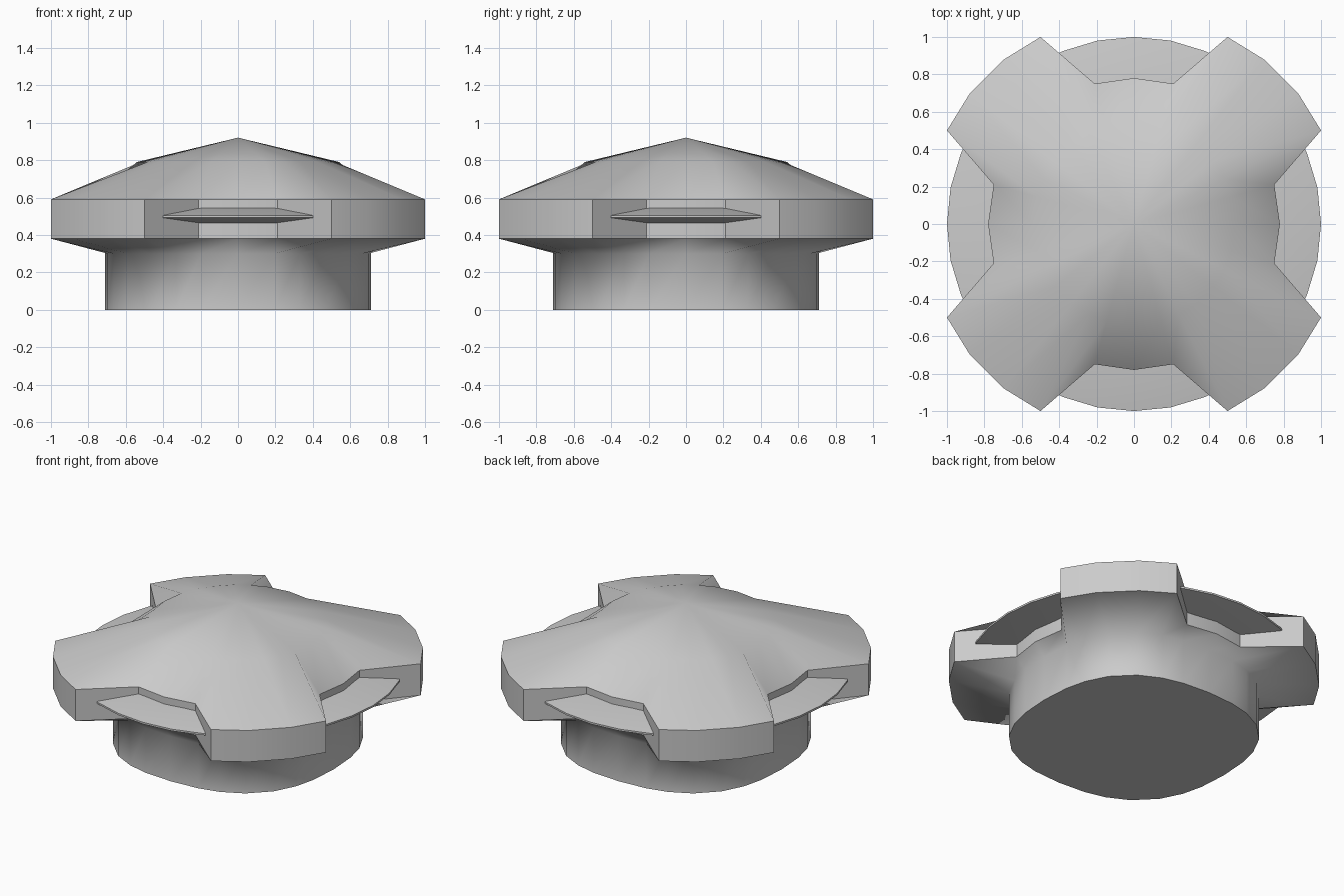
import bpy, bmesh
from math import sin, cos, atan2, hypot, pi, radians

if "Cube" in bpy.data.objects:
    bpy.data.objects.remove(bpy.data.objects["Cube"])


def finish(name, bm):
    bmesh.ops.recalc_face_normals(bm, faces=bm.faces)
    mesh = bpy.data.meshes.new(name)
    bm.to_mesh(mesh)
    bm.free()
    obj = bpy.data.objects.new(name, mesh)
    bpy.context.collection.objects.link(obj)
    return obj


def loft(bm, rings):
    """Bridge consecutive vertex rings, returning the vertex rings."""
    vs = [[bm.verts.new(p) for p in ring] for ring in rings]
    n = len(vs[0])
    for a, b in zip(vs, vs[1:]):
        for i in range(n):
            j = (i + 1) % n
            bm.faces.new((a[i], a[j], b[j], b[i]))
    return vs


# Quarter outline: notch centre, notch corner, arm end arc, notch corner
quarter = [(0.78, 0), (0.75, 0.21), (1, 0.5), (0.88, 0.695),
           (0.695, 0.88), (0.5, 1), (0.21, 0.75)]
outline = []
for k in range(4):
    for x, y in quarter:
        for _ in range(k):
            x, y = -y, x
        outline.append((x, y))
angles = [atan2(y, x) for x, y in outline]


def base_ring(z):
    # Rounded square footprint, slightly fuller on the diagonals
    ring = []
    for a in angles:
        r = 0.71 + 0.05 * sin(2 * a) ** 2
        x, y = r * cos(a), r * sin(a)
        ring.append((max(-0.71, min(0.71, x)), max(-0.71, min(0.71, y)), z))
    return ring


# Four-armed body: base, flared underside, upright rim, domed top
bm = bmesh.new()
rings = loft(bm, [
    base_ring(0),
    base_ring(0.3),
    [(x, y, 0.38) for x, y in outline],
    [(x, y, 0.59) for x, y in outline],
    [(0.54 * cos(a), 0.54 * sin(a), 0.79) for a in angles],
])
bm.faces.new(rings[0])
apex = bm.verts.new((0, 0, 0.92))
top = rings[-1]
for i in range(len(top)):
    bm.faces.new((top[i], top[(i + 1) % len(top)], apex))

# Smooth shading with crisp rim, floor and arm corners
for f in bm.faces:
    f.smooth = True
bmesh.ops.recalc_face_normals(bm, faces=bm.faces)
for ring in (rings[0], rings[2], rings[3]):
    for i in range(len(ring)):
        bm.edges.get((ring[i], ring[(i + 1) % len(ring)])).smooth = False
for a, b in zip(rings[2], rings[3]):
    e = bm.edges.get((a, b))
    if e.calc_face_angle() > radians(30):
        e.smooth = False
finish("four_arm_body", bm)

# Thin tapered disc showing between the arms
bm = bmesh.new()
profile = [(0.7, 0.455), (1.0, 0.492), (1.0, 0.504), (0.7, 0.557)]
N = 32
rings = loft(bm, [[(r * cos(2 * pi * i / N), r * sin(2 * pi * i / N), z)
                   for i in range(N)] for r, z in profile])
bm.faces.new(rings[0])
bm.faces.new(rings[-1])
disc = finish("thin_disc", bm)
bpy.context.view_layer.objects.active = disc
disc.select_set(True)
bpy.ops.object.shade_smooth_by_angle(angle=radians(30))
